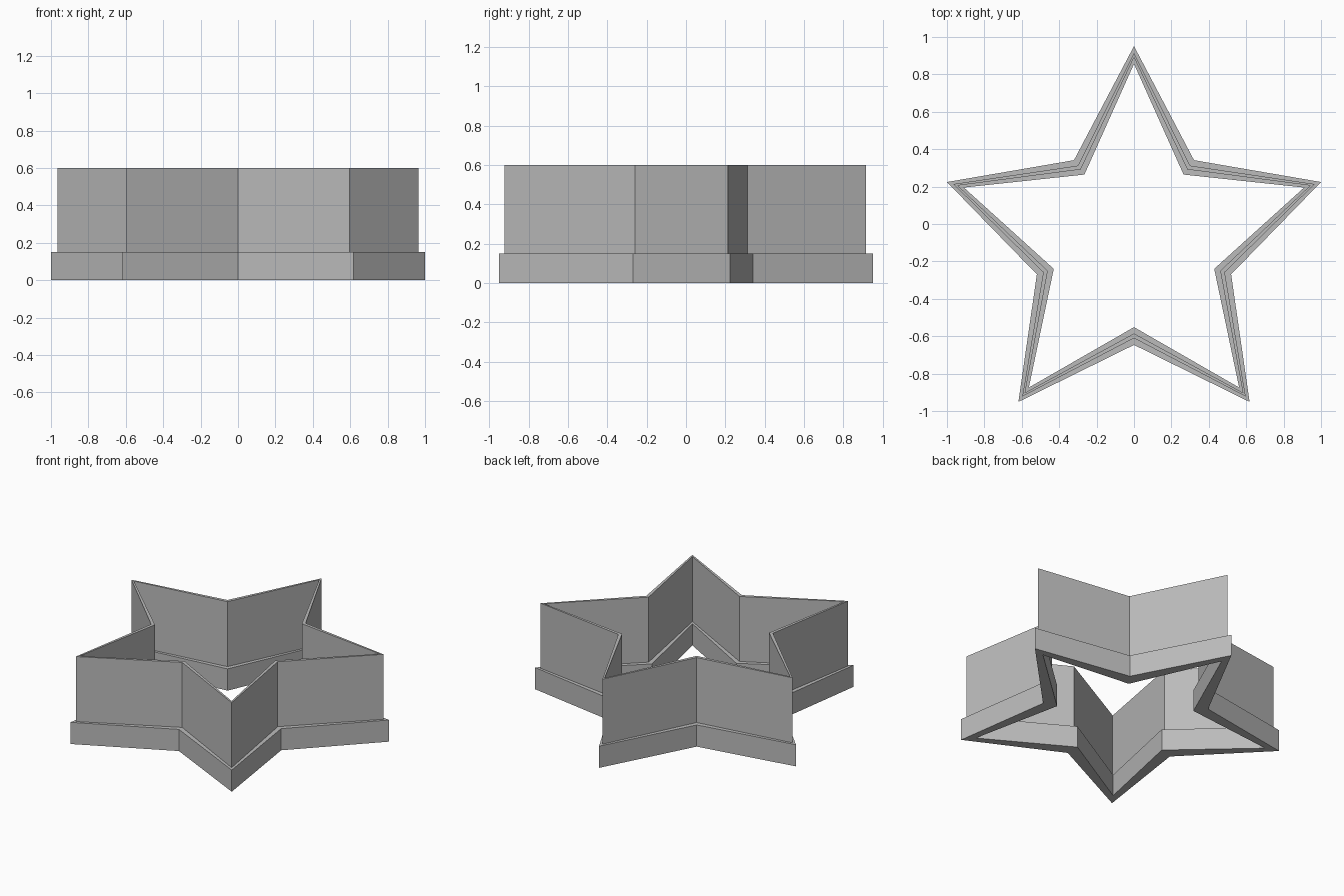
import bpy
import bmesh
from math import sin, cos, pi

cube = bpy.data.objects.get("Cube")
if cube:
    bpy.data.objects.remove(cube, do_unlink=True)

# Plain grey plastic
grey = bpy.data.materials.new("plain grey")
grey.use_nodes = True
colour = (0.5, 0.5, 0.5, 1)
grey.diffuse_color = colour
grey.node_tree.nodes["Principled BSDF"].inputs["Base Color"].default_value = colour

TIP, NOTCH, CENTRE_Y = 1.0515, 0.546, -0.1005
BASE_WIDTH, BASE_HEIGHT, HEIGHT = 0.095, 0.15, 0.6
WALL_OUT, WALL_IN = 0.036, 0.061

# Cross-section: inset from the outer star outline, and height
section = [
    (0, 0), (0, BASE_HEIGHT), (WALL_OUT, BASE_HEIGHT), (WALL_OUT, HEIGHT),
    (WALL_IN, HEIGHT), (WALL_IN, BASE_HEIGHT),
    (BASE_WIDTH, BASE_HEIGHT), (BASE_WIDTH, 0),
]


def star_ring(bm, inset, z):
    """Ten corners of a five-pointed star, alternating tip and notch."""
    ring = []
    for i in range(10):
        r = (NOTCH if i % 2 else TIP) - inset
        a = i * pi / 5
        ring.append(bm.verts.new((r * sin(a), CENTRE_Y + r * cos(a), z)))
    return ring


# Star-shaped cutter: wide base rim and thin upright wall
bm = bmesh.new()
rings = [star_ring(bm, inset, z) for inset, z in section]
for a, b in zip(rings, rings[1:] + rings[:1]):
    for i in range(10):
        j = (i + 1) % 10
        bm.faces.new((a[i], a[j], b[j], b[i]))
bmesh.ops.recalc_face_normals(bm, faces=bm.faces)
mesh = bpy.data.meshes.new("star_cutter")
bm.to_mesh(mesh)
bm.free()
mesh.materials.append(grey)
bpy.context.collection.objects.link(bpy.data.objects.new("star_cutter", mesh))
